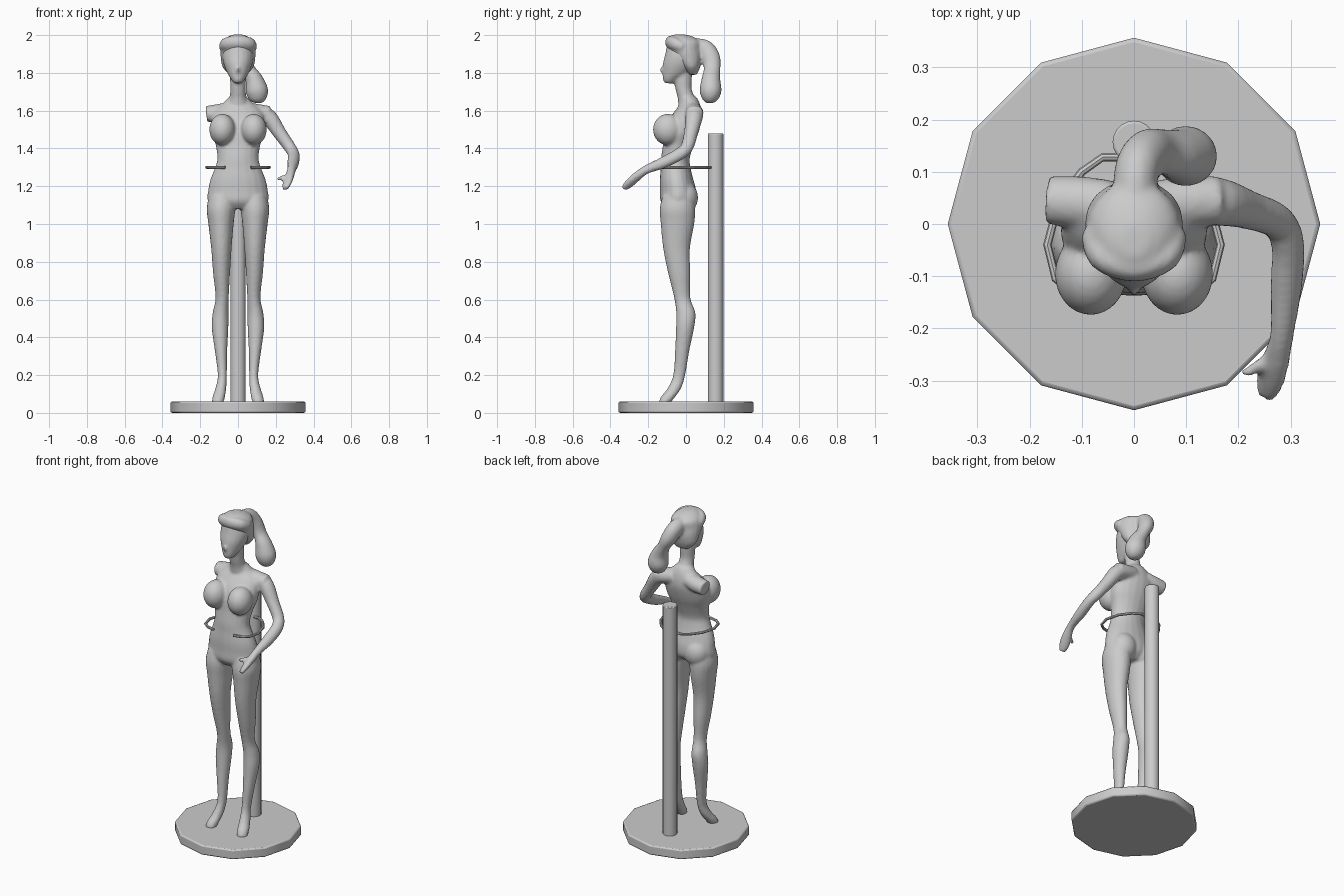
import bpy, bmesh, math
from mathutils import Vector, Matrix


def spline(rows, steps):
    """Catmull-Rom interpolation of (x, y, z, ru, rv) rows."""
    rows = [Vector(r) for r in rows]
    out = []
    for i in range(len(rows) - 1):
        p1, p2 = rows[i], rows[i + 1]
        p0, p3 = rows[max(i - 1, 0)], rows[min(i + 2, len(rows) - 1)]
        for k in range(steps):
            t = k / steps
            out.append(p1 + (p2 - p0) * (0.5 * t)
                       + (p0 * 2 - p1 * 5 + p2 * 4 - p3) * (0.5 * t * t)
                       + (p1 * 3 - p0 - p2 * 3 + p3) * (0.5 * t ** 3))
    return out + [rows[-1]]


def tube(bm, rows, ref=None, steps=4, n=20):
    """Loft ellipses; horizontal rings without ref, else rings square to the path."""
    pts = spline(rows, steps) if steps > 1 else [Vector(r) for r in rows]
    rings = []
    for i, p in enumerate(pts):
        c = Vector(p[:3])
        u, v = Vector((1, 0, 0)), Vector((0, 1, 0))
        if ref:
            t = Vector(pts[min(i + 1, len(pts) - 1)][:3]) - Vector(pts[max(i - 1, 0)][:3])
            u = Vector(ref).cross(t).normalized()
            v = t.normalized().cross(u)
        rings.append([bm.verts.new(c + u * p[3] * math.cos(a) + v * p[4] * math.sin(a))
                      for a in (2 * math.pi * k / n for k in range(n))])
    for a, b in zip(rings, rings[1:]):
        for k in range(n):
            bm.faces.new((a[k], a[(k + 1) % n], b[(k + 1) % n], b[k]))
    bm.faces.new(rings[0][::-1])
    bm.faces.new(rings[-1])


def ball(bm, c, r):
    m = Matrix.Translation(c) @ Matrix.Diagonal((*r, 1))
    bmesh.ops.create_uvsphere(bm, u_segments=24, v_segments=16, radius=1, matrix=m)


def finish(name, bm, voxel=None, smooth=4):
    bmesh.ops.recalc_face_normals(bm, faces=bm.faces)
    me = bpy.data.meshes.new(name)
    bm.to_mesh(me)
    bm.free()
    ob = bpy.data.objects.new(name, me)
    bpy.context.collection.objects.link(ob)
    if voxel:  # fuse the overlapping forms into one smooth skin
        r = ob.modifiers.new("fuse", 'REMESH')
        r.mode, r.voxel_size, r.use_smooth_shade = 'VOXEL', voxel, True
        s = ob.modifiers.new("soften", 'SMOOTH')
        s.factor, s.iterations = 0.5, smooth
    return ob


# stand base and pole
def cylinder(name, n, r, z0, z1, y, bevel):
    bpy.ops.mesh.primitive_cylinder_add(vertices=n, radius=r, depth=z1 - z0,
                                        location=(0, y, (z0 + z1) / 2))
    ob = bpy.context.object
    ob.name = name
    b = ob.modifiers.new("bevel", 'BEVEL')
    b.width, b.segments = bevel, 2
    bpy.ops.object.shade_smooth_by_angle(angle=math.radians(35))


cylinder("stand_base", 12, 0.357, 0, 0.06, 0, 0.008)
cylinder("stand_pole", 20, 0.041, 0.05, 1.48, 0.157, 0.005)

# open waist clip
half = [(0.06, 0.128), (0.10, 0.10), (0.145, 0.04), (0.166, -0.04), (0.15, -0.105),
        (0.115, -0.132), (0.068, -0.143)]
path = [(-x, y) for x, y in half[::-1]] + half
bm = bmesh.new()
tube(bm, [(x, y, 1.3, 0.008, 0.008) for x, y in path], ref=(0, 0, 1), steps=1, n=8)
finish("waist_clip", bm)

# body: torso and neck
bm = bmesh.new()
torso = [(1.08, -.045, .10, .06), (1.12, -.042, .158, .093), (1.18, -.042, .158, .095),
         (1.24, -.05, .145, .088), (1.30, -.055, .121, .079), (1.35, -.056, .109, .076),
         (1.42, -.04, .119, .082), (1.48, -.025, .138, .09), (1.55, -.005, .14, .088),
         (1.60, .012, .125, .07), (1.64, .022, .08, .05), (1.67, .012, .05, .045)]
tube(bm, [(0, y, z, a, b) for z, y, a, b in torso])
tube(bm, [(0, .02, 1.60, .07, .06), (0, .005, 1.66, .047, .048), (0, -.012, 1.71, .041, .043),
          (0, -.016, 1.76, .042, .047), (0, -.016, 1.83, .045, .05)])

# head with nose
head = [(1.745, -.09, .02, .022), (1.765, -.08, .036, .042), (1.80, -.052, .057, .072),
        (1.85, -.03, .077, .092), (1.90, -.02, .083, .09), (1.95, -.02, .07, .08)]
tube(bm, [(0, y, z, a, b) for z, y, a, b in head])
ball(bm, (0, -.122, 1.815), (.011, .016, .018))

# legs, bust, hips and shoulders on both sides
leg = [(1.15, .083, -.042, .07, .083), (1.08, .09, -.045, .076, .094), (1.0, .09, -.045, .067, .089),
       (.87, .088, -.05, .054, .071), (.74, .087, -.036, .045, .059), (.61, .084, -.02, .035, .043),
       (.53, .092, -.001, .042, .051), (.45, .095, -.005, .044, .048), (.33, .09, -.02, .033, .038),
       (.2, .083, -.036, .024, .032), (.13, .091, -.062, .029, .036), (.085, .102, -.095, .033, .038),
       (.055, .107, -.113, .031, .032)]
for s in (1, -1):
    tube(bm, [(s * x, y, z, a, b) for z, x, y, a, b in leg])
    ball(bm, (s * .083, -.096, 1.5), (.069, .079, .083))
    ball(bm, (s * .07, -.012, 1.14), (.078, .076, .085))
    tube(bm, [(s * .05, .035, 1.60, .05, .045), (s * .11, .042, 1.588, .05, .046),
              (s * .166, .046, 1.582, .046, .043)], ref=(0, 0, 1))

# the single arm with hand and thumb
tube(bm, [(.11, .045, 1.59, .048, .046), (.165, .042, 1.562, .046, .044), (.222, .026, 1.48, .037, .036),
          (.275, .004, 1.405, .034, .032), (.295, -.04, 1.367, .034, .03), (.292, -.12, 1.325, .032, .029),
          (.284, -.21, 1.288, .024, .022), (.272, -.262, 1.25, .022, .028), (.26, -.30, 1.215, .018, .03),
          (.252, -.33, 1.188, .012, .02)], ref=(1, 0, 1))
tube(bm, [(.265, -.255, 1.25, .014, .014), (.235, -.275, 1.245, .012, .012),
          (.208, -.288, 1.238, .009, .009)], ref=(0, 0, 1))
finish("figure_body", bm, 0.008)

# hair: cap, rolled fringe and side-swept ponytail
bm = bmesh.new()
cap = [(1.79, .035, .045, .022), (1.83, .025, .082, .05), (1.88, .01, .092, .075),
       (1.925, -.008, .094, .088), (1.965, -.012, .084, .09), (1.99, -.025, .058, .066),
       (2.003, -.032, .025, .03)]
tube(bm, [(0, y, z, a, b) for z, y, a, b in cap])
fringe = [(.082, -.015, 1.935, .02, .025), (.062, -.062, 1.955, .027, .033)]
tube(bm, [(-x, *r) for x, *r in fringe] + [(0, -.083, 1.962, .028, .035)] + fringe[::-1],
     ref=(0, 0, 1))
tube(bm, [(0, .03, 1.935, .05, .04), (.005, .10, 1.925, .05, .043), (.025, .132, 1.875, .05, .043),
          (.055, .138, 1.82, .044, .035), (.085, .132, 1.765, .05, .047), (.10, .13, 1.705, .058, .06),
          (.103, .128, 1.66, .042, .045), (.103, .128, 1.64, .018, .02)], ref=(1, 0, 0))
finish("hair", bm, 0.008)
